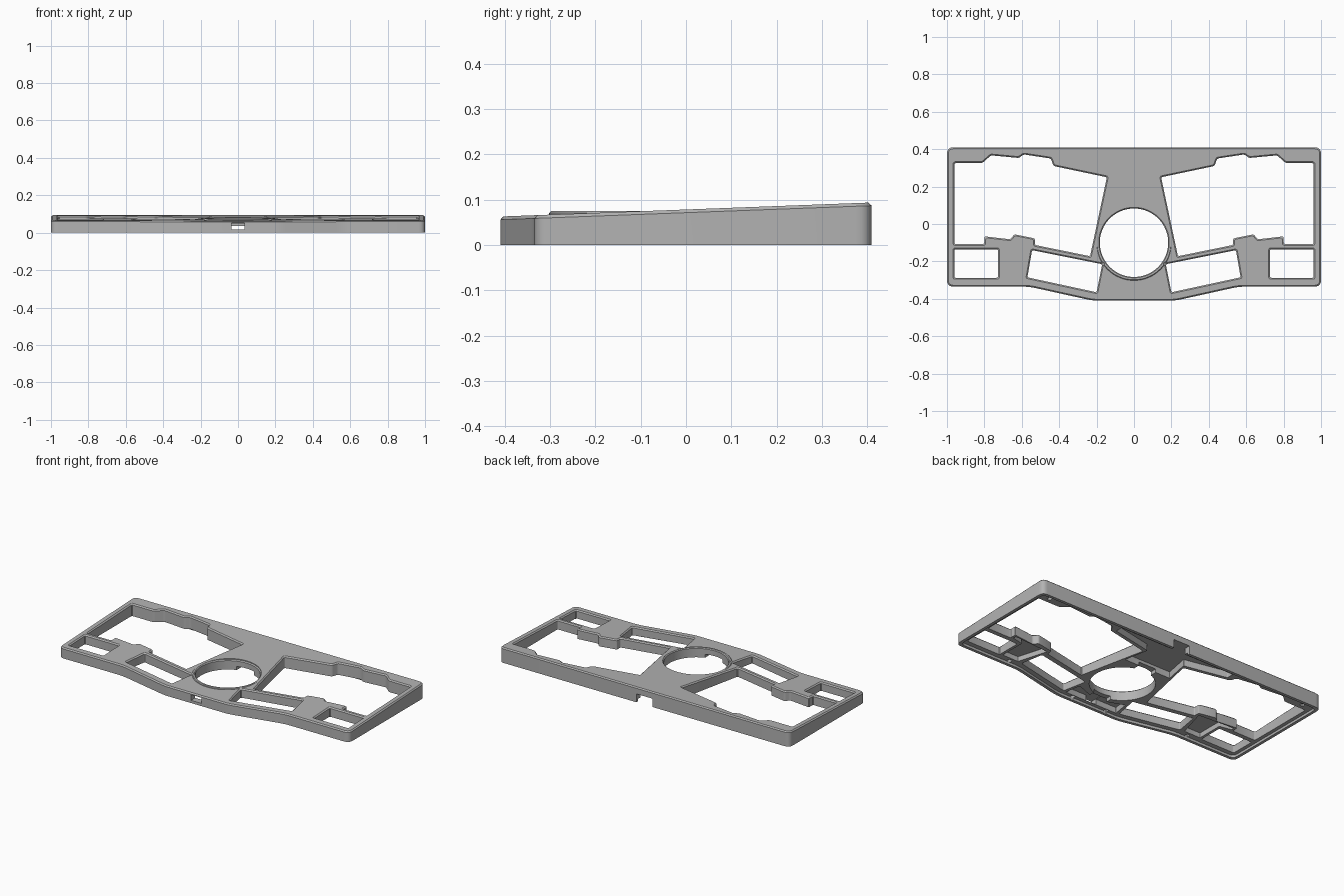
import bpy, bmesh, math
from mathutils import Vector

if "Cube" in bpy.data.objects:
    bpy.data.objects.remove(bpy.data.objects["Cube"], do_unlink=True)

grey = bpy.data.materials.new("case grey")
grey.use_nodes = True
colour = (0.45, 0.45, 0.45, 1)
grey.diffuse_color = colour
grey.node_tree.nodes["Principled BSDF"].inputs["Base Color"].default_value = colour
grey.node_tree.nodes["Principled BSDF"].inputs["Roughness"].default_value = 0.6

CHAMFER = 0.007
RING_TOP = 0.075


def top(y):
    """Height of the gently sloping top face."""
    return 0.0785 + 0.0378 * y


def mirrored(half):
    """Close a half outline across the centre line."""
    return half + [(-x, y) for x, y in reversed(half)]


def outline(points, offset=0, radius=0.01, steps=3):
    """Offset an outline outwards, then round its corners."""
    pts = [Vector(p) for p in points]
    n = len(pts)
    if sum(pts[i - 1].x * pts[i].y - pts[i].x * pts[i - 1].y for i in range(n)) < 0:
        pts.reverse()
    moved = []
    for i, p in enumerate(pts):
        a, b = (p - pts[i - 1]).normalized(), (pts[(i + 1) % n] - p).normalized()
        na, nb = Vector((a.y, -a.x)), Vector((b.y, -b.x))
        moved.append(p + (na + nb) * offset / (1 + na.dot(nb)))
    result = []
    for i, p in enumerate(moved):
        u, v = moved[i - 1] - p, moved[(i + 1) % n] - p
        s = p + u.normalized() * min(radius, 0.4 * u.length)
        e = p + v.normalized() * min(radius, 0.4 * v.length)
        for k in range(steps + 1):
            t = k / steps
            result.append(s * (1 - t) ** 2 + p * 2 * t * (1 - t) + e * t * t)
    return result


def circle(radius, count=64):
    return [Vector((radius * math.cos(math.tau * k / count),
                    -0.1 + radius * math.sin(math.tau * k / count))) for k in range(count)]


def loft(name, rings):
    """Solid through matching outlines; each level is a number or a function of y."""
    bm = bmesh.new()
    rows = []
    for pts, level in rings:
        rows.append([bm.verts.new((p.x, p.y, level(p.y) if callable(level) else level))
                     for p in pts])
    n = len(rows[0])
    for low, high in zip(rows, rows[1:]):
        for i in range(n):
            j = (i + 1) % n
            bm.faces.new((low[i], low[j], high[j], high[i]))
    bm.faces.new(rows[0][::-1])
    bm.faces.new(rows[-1])
    mesh = bpy.data.meshes.new(name)
    bm.to_mesh(mesh)
    bm.free()
    mesh.materials.append(grey)
    obj = bpy.data.objects.new(name, mesh)
    bpy.context.collection.objects.link(obj)
    return obj


def combine(tool, operation="DIFFERENCE"):
    """Apply a boolean to the case and discard the tool."""
    bpy.context.view_layer.objects.active = case
    mod = case.modifiers.new(tool.name, "BOOLEAN")
    mod.operation, mod.object, mod.solver = operation, tool, "EXACT"
    bpy.ops.object.modifier_apply(modifier=mod.name)
    bpy.data.objects.remove(tool, do_unlink=True)


def cut_window(points):
    """Cut right through, with a chamfer at the top face."""
    combine(loft("window_cutter", [
        (outline(points), -0.1),
        (outline(points), lambda y: top(y) - CHAMFER),
        (outline(points, 2 * CHAMFER), lambda y: top(y) + CHAMFER)]))


def cut_pocket(points, low, high, radius=0.004):
    shape = outline(points, 0, radius)
    combine(loft("pocket_cutter", [(shape, low), (shape, high)]))


def box(x0, x1, y0, y1):
    return [(x0, y0), (x1, y0), (x1, y1), (x0, y1)]


# Main body with chamfered top and rounded corners
edge = mirrored([(0.22, -0.41), (0.56, -0.335), (1.0, -0.335), (1.0, 0.41)])
case = loft("keyboard_case", [
    (outline(edge, 0, 0.035, 5), 0),
    (outline(edge, 0, 0.035, 5), lambda y: top(y) - CHAMFER),
    (outline(edge, -CHAMFER, 0.03, 5), top)])

# Raised collar of the round opening
combine(loft("collar", [(circle(0.202), 0.03), (circle(0.202), RING_TOP - 0.004),
                        (circle(0.198), RING_TOP)]), "UNION")

# Key window, side window and thumb window, on both sides
key_window = [(0.145, 0.25), (0.43, 0.31), (0.445, 0.35), (0.59, 0.372), (0.615, 0.353),
              (0.765, 0.367), (0.81, 0.326), (0.96, 0.326), (0.96, -0.107), (0.80, -0.107),
              (0.80, -0.066), (0.66, -0.082), (0.64, -0.055), (0.53, -0.077),
              (0.53, -0.112), (0.235, -0.172)]
side_window = box(0.727, 0.96, -0.288, -0.135)
thumb_window = [(0.545, -0.14), (0.17, -0.215), (0.2, -0.365), (0.57, -0.285)]
block_pocket = [(0.6, -0.28), (0.71, -0.28), (0.71, -0.115), (0.785, -0.1),
                (0.785, -0.08), (0.545, -0.095), (0.555, -0.125)]
screws = [(0.64, -0.305), (0.12, -0.384), (0.91, 0.36), (0.5, 0.38)]

# Recess for the base plate
cut_pocket([tuple(p) for p in outline(edge, -0.018, 0.03)], -0.1, 0.015)

for side in (1, -1):
    for window in (key_window, side_window, thumb_window):
        cut_window([(side * x, y) for x, y in window])
    cut_pocket([(side * x, y) for x, y in block_pocket], -0.1, 0.045)
    for x, y in screws:
        x *= side
        cut_pocket(box(x - 0.012, x + 0.012, y - 0.012, y + 0.012), -0.1, 0.035, 0.01)

# Underside hollows in the centre, and a cable channel between them
cut_pocket(mirrored([(0.16, 0.115), (0.13, 0.27), (0.4, 0.325), (0.4, 0.37)]), -0.1, 0.055)
cut_pocket(mirrored([(0.18, -0.37), (0.165, -0.27), (0.11, -0.29), (0.05, -0.312)]), -0.1, 0.05)
cut_pocket(box(-0.06, 0.06, -0.365, 0.3), -0.1, 0.037)

# Front port and rear cable notch
cut_pocket(box(-0.036, 0.036, -0.45, -0.33), 0.017, 0.052, 0.001)
cut_pocket(box(-0.055, 0.055, 0.32, 0.45), -0.1, 0.052, 0.001)

# Round opening
combine(loft("round_cutter", [
    (circle(0.183), -0.1), (circle(0.183), RING_TOP - 0.005),
    (circle(0.189), RING_TOP + 0.001), (circle(0.189), 0.2)]))

bpy.ops.object.select_all(action="DESELECT")
case.select_set(True)
bpy.context.view_layer.objects.active = case
bpy.ops.object.shade_smooth_by_angle(angle=math.radians(25))
